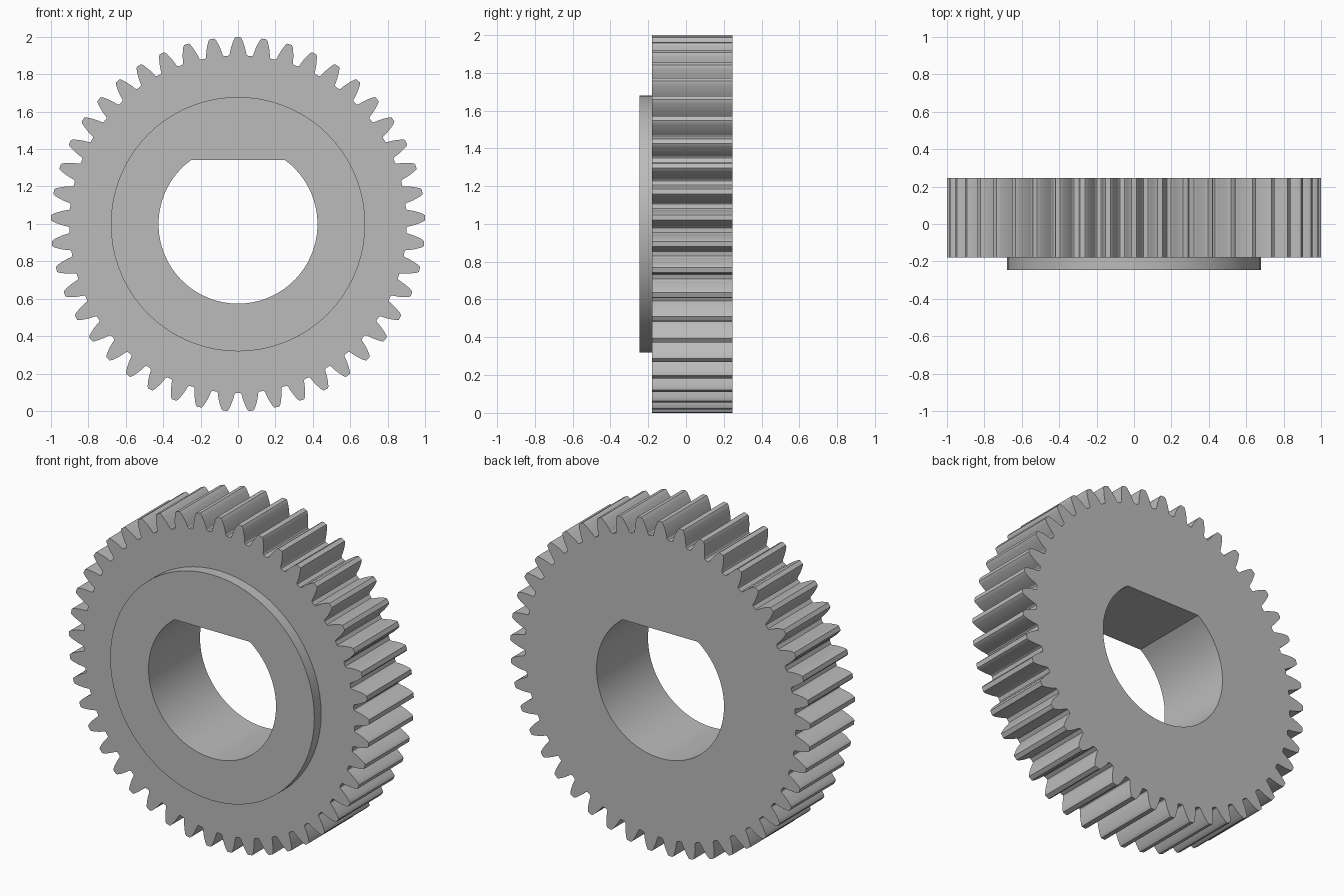
import bpy, bmesh, math

cube = bpy.data.objects.get("Cube")
if cube:
    bpy.data.objects.remove(cube, do_unlink=True)

TEETH = 45
TIP, PITCH, ROOT = 1.0, 0.957, 0.902
HUB, BORE, FLAT = 0.68, 0.425, 0.343
FRONT, STEP, BACK = -0.245, -0.18, 0.245
CENTRE_Z = 0.9986
PRESSURE = math.radians(20)
BASE = PITCH * math.cos(PRESSURE)


def involute(a):
    return math.tan(a) - a


def half_angle(r):
    """Half the angle a tooth spans at radius r."""
    return math.pi / (2 * TEETH) + involute(PRESSURE) - involute(math.acos(BASE / r))


def polar(r, a):
    """Point in the gear plane, angle measured from straight up."""
    return r * math.sin(a), r * math.cos(a)


def gear_outline():
    # one flank from root to tip, with a small fillet and an eased tip
    flank = [(ROOT, half_angle(ROOT) + 0.007), (ROOT + 0.006, half_angle(ROOT))]
    flank += [(r, half_angle(r)) for r in (0.925, 0.945, 0.965, 0.98, 0.992)]
    flank.append((TIP, half_angle(TIP) - 0.003))
    points = []
    for i in range(TEETH):
        mid = i * math.tau / TEETH
        points += [polar(r, mid - a) for r, a in flank]
        points += [polar(r, mid + a) for r, a in reversed(flank)]
    return points


def arc(radius, start, end, steps):
    return [polar(radius, start + (end - start) * i / steps) for i in range(steps + 1)]


gear = gear_outline()
hub = arc(HUB, 0, math.tau, 72)[:-1]
corner = math.acos(FLAT / BORE)
bore = arc(BORE, corner, math.tau - corner, 56)   # D-shaped hole, flat on top

bm = bmesh.new()


def ring(points, y):
    verts = [bm.verts.new((x, y, z + CENTRE_Z)) for x, z in points]
    edges = [bm.edges.new((verts[i - 1], verts[i])) for i in range(len(verts))]
    return verts, edges


def wall(a, b):
    for i in range(len(a[0])):
        bm.faces.new((a[0][i - 1], a[0][i], b[0][i], b[0][i - 1]))


def plate(outer, inner):
    bmesh.ops.triangle_fill(bm, edges=outer[1] + inner[1], use_beauty=True)


bore_front, bore_back = ring(bore, FRONT), ring(bore, BACK)
hub_front, hub_step = ring(hub, FRONT), ring(hub, STEP)
gear_front, gear_back = ring(gear, STEP), ring(gear, BACK)

# flat ring faces: hub face, gear face, back face
plate(hub_front, bore_front)
plate(gear_front, hub_step)
plate(gear_back, bore_back)
# walls: bore, hub rim, teeth
wall(bore_front, bore_back)
wall(hub_front, hub_step)
wall(gear_front, gear_back)
bmesh.ops.recalc_face_normals(bm, faces=bm.faces)

mesh = bpy.data.meshes.new("spur_gear")
bm.to_mesh(mesh)
bm.free()
obj = bpy.data.objects.new("spur_gear", mesh)
bpy.context.collection.objects.link(obj)

# plain steel grey
grey = (0.5, 0.5, 0.5, 1)
mat = bpy.data.materials.new("steel_grey")
mat.use_nodes = True
mat.diffuse_color = grey
mat.node_tree.nodes["Principled BSDF"].inputs["Base Color"].default_value = grey
mesh.materials.append(mat)

bpy.ops.object.select_all(action="DESELECT")
obj.select_set(True)
bpy.context.view_layer.objects.active = obj
bpy.ops.object.shade_smooth_by_angle(angle=math.radians(25))
